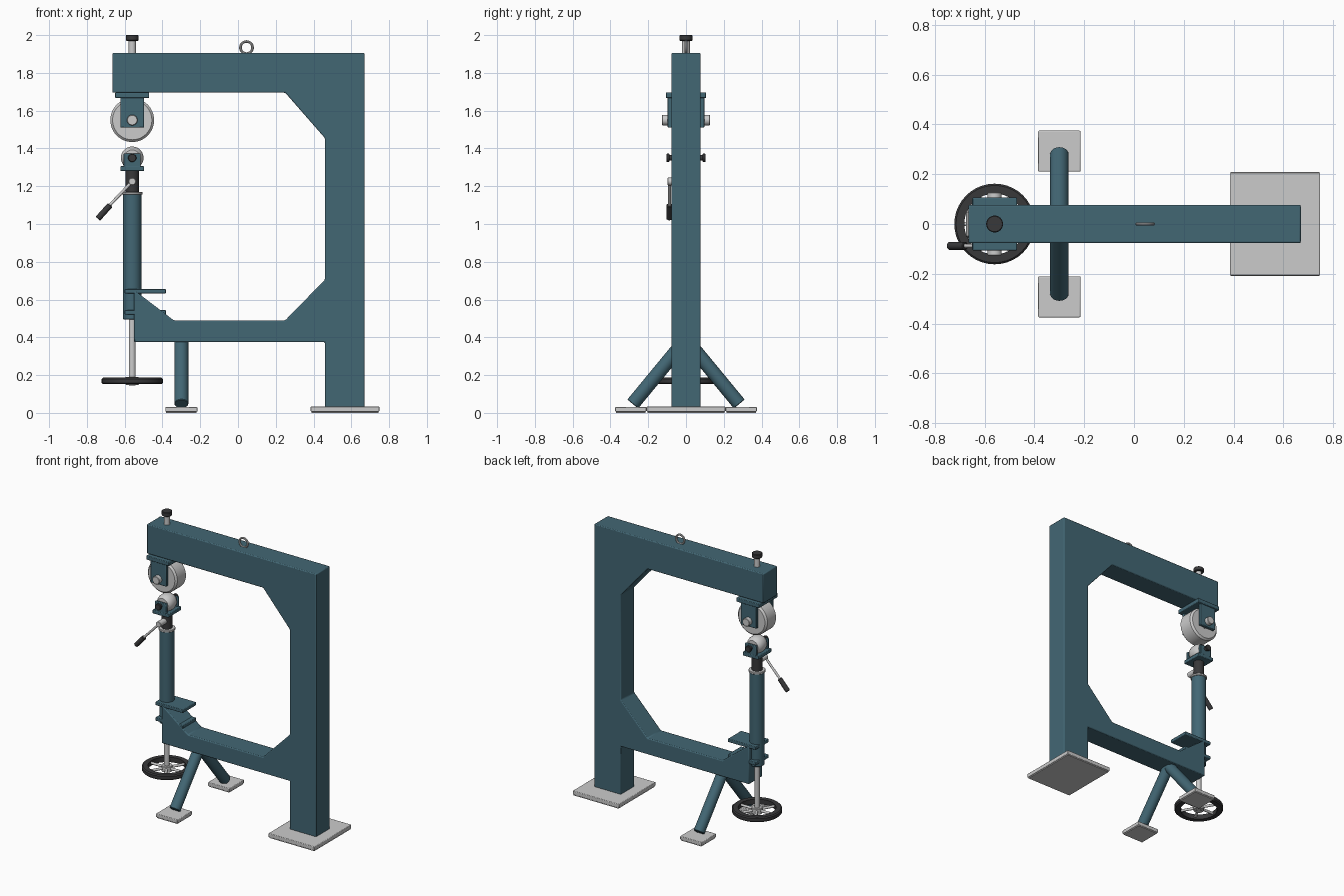
import bpy, bmesh, math
from mathutils import Vector

if "Cube" in bpy.data.objects:
    bpy.data.objects.remove(bpy.data.objects["Cube"])


def material(name, color):
    m = bpy.data.materials.new(name)
    m.diffuse_color = (*color, 1)
    m.use_nodes = True
    m.node_tree.nodes["Principled BSDF"].inputs["Base Color"].default_value = m.diffuse_color
    return m


TEAL = material("teal_paint", (0.055, 0.135, 0.175))
DARK = material("dark_steel", (0.04, 0.04, 0.042))
CX = -0.56  # axis of the wheels and post


def finish(name, bm, mat=None, bevel=0.0):
    bmesh.ops.recalc_face_normals(bm, faces=bm.faces)
    me = bpy.data.meshes.new(name)
    bm.to_mesh(me)
    bm.free()
    ob = bpy.data.objects.new(name, me)
    bpy.context.collection.objects.link(ob)
    if mat:
        me.materials.append(mat)
    if bevel:
        b = ob.modifiers.new("bevel", 'BEVEL')
        b.width, b.segments, b.limit_method = bevel, 2, 'ANGLE'
    bpy.ops.object.select_all(action='DESELECT')
    bpy.context.view_layer.objects.active = ob
    ob.select_set(True)
    bpy.ops.object.shade_smooth_by_angle(angle=math.radians(35))
    return ob


def prism(name, pts, y0, y1, mat=None, bevel=0.004):
    """Extrude an XZ outline along y."""
    bm = bmesh.new()
    face = bm.faces.new([bm.verts.new((x, y0, z)) for x, z in pts])
    ext = bmesh.ops.extrude_face_region(bm, geom=[face])
    verts = [v for v in ext["geom"] if isinstance(v, bmesh.types.BMVert)]
    bmesh.ops.translate(bm, verts=verts, vec=(0, y1 - y0, 0))
    return finish(name, bm, mat, bevel)


def box(name, x0, x1, y0, y1, z0, z1, mat=None, bevel=0.004):
    return prism(name, [(x0, z0), (x1, z0), (x1, z1), (x0, z1)], y0, y1, mat, bevel)


def lathe(name, profile, origin, axis=(0, 0, 1), mat=None, n=40, closed=False):
    """Revolve (radius, height) points about an axis through origin."""
    q = Vector((0, 0, 1)).rotation_difference(Vector(axis).normalized())
    bm = bmesh.new()
    rings = []
    for r, h in profile:
        rings.append([bm.verts.new(Vector(origin) + q @ Vector(
            (r * math.cos(2 * math.pi * i / n), r * math.sin(2 * math.pi * i / n), h)))
            for i in range(n)])
    pairs = list(zip(rings, rings[1:]))
    if closed:
        pairs.append((rings[-1], rings[0]))
    else:
        bm.faces.new(rings[0])
        bm.faces.new(rings[-1])
    for a, b in pairs:
        for i in range(n):
            j = (i + 1) % n
            bm.faces.new((a[i], a[j], b[j], b[i]))
    return finish(name, bm, mat)


def rod(name, a, b, r, mat=None, n=32, c=0.003):
    """Cylinder between two points with small chamfers."""
    d = Vector(b) - Vector(a)
    L = d.length
    return lathe(name, [(r - c, 0), (r, c), (r, L - c), (r - c, L)], a, d, mat, n)


# C-shaped main frame
prism("main_frame", [
    (-0.665, 1.905), (0.67, 1.905), (0.67, 0.03), (0.46, 0.03), (0.46, 0.375),
    (-0.55, 0.375), (-0.55, 0.65), (-0.34, 0.49), (0.25, 0.49), (0.46, 0.705),
    (0.46, 1.455), (0.25, 1.695), (-0.665, 1.695)], -0.077, 0.077, TEAL, 0.006)

# Base plate and splayed legs
box("base_plate", 0.385, 0.748, -0.208, 0.208, 0.006, 0.034)
for s, side in ((-1, "front"), (1, "back")):
    rod(side + "_leg", (-0.30, 0, 0.389), (-0.30, s * 0.282, 0.047), 0.037, TEAL)
    y0, y1 = sorted((s * 0.21, s * 0.375))
    box(side + "_foot", -0.385, -0.215, y0, y1, 0.006, 0.032)
# Rubber pads under the plates
box("base_pad", 0.39, 0.743, -0.203, 0.203, 0, 0.008, None, 0)
for s in (-1, 1):
    y0, y1 = sorted((s * 0.215, s * 0.37))
    box("foot_pad", -0.38, -0.22, y0, y1, 0, 0.008, None, 0)

# Top adjusting screw and lifting ring
rod("top_screw", (CX, 0, 1.89), (CX, 0, 1.975), 0.02)
rod("top_knob", (CX, 0, 1.97), (CX, 0, 2.0), 0.034, DARK)
lathe("lifting_ring", [(0.032 + 0.007 * math.cos(k * math.pi / 5), 0.007 * math.sin(k * math.pi / 5))
                       for k in range(10)], (0.045, 0, 1.934), (0, 1, 0), closed=True)

# Upper wheel in its yoke
box("upper_yoke_plate", CX - 0.09, CX + 0.09, -0.106, 0.106, 1.667, 1.696, TEAL)
for s in (-1, 1):
    y0, y1 = sorted((s * 0.073, s * 0.097))
    box("upper_yoke_cheek", CX - 0.062, CX + 0.062, y0, y1, 1.51, 1.67, TEAL)
lathe("upper_wheel", [(0.035, -0.066), (0.035, -0.06), (0.104, -0.06), (0.116, -0.048), (0.116, 0.048),
                      (0.104, 0.06), (0.035, 0.06), (0.035, 0.066)], (CX, 0, 1.55), (0, 1, 0), n=48)
rod("upper_axle", (CX, -0.127, 1.55), (CX, 0.127, 1.55), 0.028)

# Lower anvil wheel in its yoke
box("lower_yoke_plate", CX - 0.062, CX + 0.062, -0.075, 0.075, 1.28, 1.306, TEAL)
for s in (-1, 1):
    y0, y1 = sorted((s * 0.056, s * 0.074))
    box("lower_yoke_cheek", CX - 0.045, CX + 0.045, y0, y1, 1.3, 1.373, TEAL)
    rod("lower_axle_nut", (CX, s * 0.088, 1.35), (CX, s * 0.104, 1.35), 0.022, DARK)
lathe("anvil_wheel", [(0.042, -0.05), (0.054, -0.035), (0.06, -0.015), (0.06, 0.015), (0.054, 0.035),
                      (0.042, 0.05)], (CX, 0, 1.35), (0, 1, 0))
rod("lower_axle", (CX, -0.095, 1.35), (CX, 0.095, 1.35), 0.015, DARK)

# Lifting post and quick release lever
rod("post_tube", (CX, 0, 0.495), (CX, 0, 1.16), 0.049, TEAL)
rod("post_collar", (CX, 0, 1.155), (CX, 0, 1.17), 0.055)
rod("inner_ram", (CX, 0, 1.16), (CX, 0, 1.285), 0.035, DARK)
rod("lever_pivot", (CX, -0.02, 1.225), (CX, -0.098, 1.225), 0.02)
rod("lever_arm", (CX, -0.088, 1.225), (-0.69, -0.088, 1.088), 0.008, None, 20)
rod("lever_grip", (-0.677, -0.088, 1.1), (-0.742, -0.088, 1.028), 0.016, DARK, 24)

# Post clamp plates
for z in (0.644, 0.533):
    box("post_bracket", -0.6, -0.382, -0.075, 0.075, z - 0.012, z + 0.012, TEAL)

# Screw shaft and hand wheel
rod("lift_screw", (CX, 0, 0.145), (CX, 0, 0.5), 0.018)
lathe("hand_wheel_rim", [(0.122, 0.152), (0.155, 0.152), (0.162, 0.159), (0.162, 0.18),
                         (0.155, 0.187), (0.122, 0.187)], (CX, 0, 0), mat=DARK, closed=True)
rod("hand_wheel_hub", (CX, 0, 0.148), (CX, 0, 0.19), 0.036)
for k in range(6):
    a = k * math.pi / 3
    rod("hand_wheel_spoke", (CX, 0, 0.17),
        (CX + 0.128 * math.cos(a), 0.128 * math.sin(a), 0.17), 0.009, None, 16)
